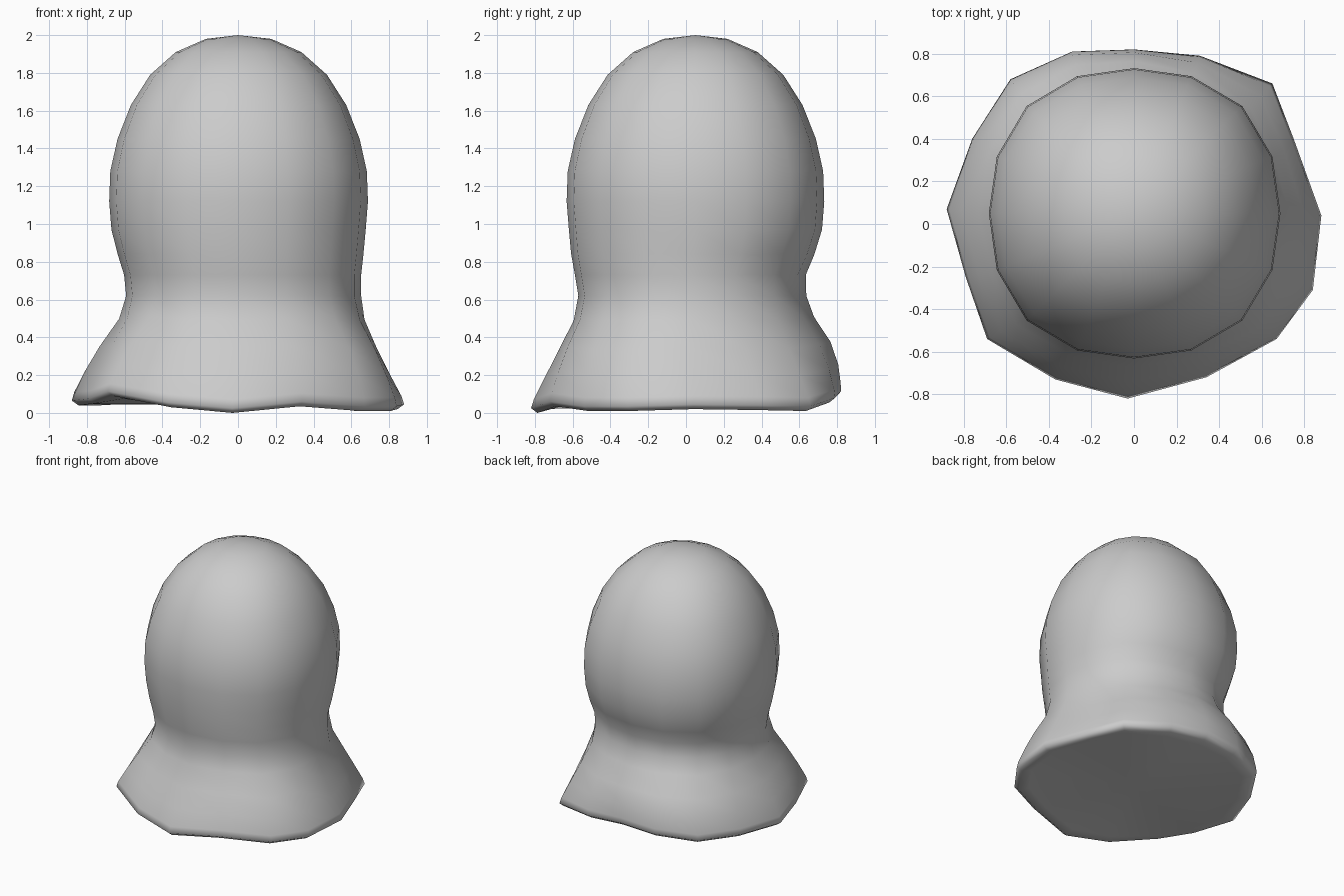
import bpy, bmesh, math

if "Cube" in bpy.data.objects:
    bpy.data.objects.remove(bpy.data.objects["Cube"])

N = 16

# Dome profile: (z, radius) on a circle centred at y = 0.05
dome = [(1.98, .17), (1.91, .33), (1.79, .465), (1.63, .567), (1.45, .638),
        (1.28, .676), (1.12, .682), (.97, .67)]

# Neck extents per level: (z, left, right, front, back)
neck = [(.84, .637, .664, .608, .68), (.73, .603, .652, .588, .634),
        (.62, .592, .652, .57, .637)]

# Uneven cloth hem, one point per column: x, y, z
hem = [(.88, .04, .045), (.75, .40, .04), (.65, .66, .035), (.31, .79, .08),
       (0, .82, .115), (-.29, .81, .10), (-.58, .68, .075), (-.76, .40, .065),
       (-.88, .07, .065), (-.79, -.25, .075), (-.69, -.54, .115), (-.37, -.73, .055),
       (-.03, -.82, .025), (.34, -.72, .06), (.67, -.54, .035), (.84, -.31, .035)]

# Extra fullness of the cloth per column (negative is hollow)
full = [-.4, -.35, -.2, .5, .95, .95, .8, .5, .1, 0, 0, -.1, -.2, .1, .5, .1]

# Flare of the skirt: (fraction down, fraction outward)
flare = [(.22, .12), (.48, .46), (.72, .74), (.92, .95), (1, 1)]


def oval(z, left, right, front, back):
    """Slightly squared ring, fuller on the diagonals."""
    pts = []
    square = .045 * min(1, max(0, (left - .15) / .4))
    for i in range(N):
        a = 2 * math.pi * i / N
        k = 1 + square * math.sin(2 * a) ** 2
        c, s = math.cos(a), math.sin(a)
        if z < .9 and i in (1, 2, 3):  # neck pinches at the back right
            k -= .025 * (.9 - z) / .28
        x = k * c * (right if c > 0 else left)
        mid, half = (back - front) / 2, (back + front) / 2
        pts.append((x, mid + k * s * half, z))
    return pts


rings = [oval(z, r, r + .006, r - .05, r + .05) for z, r in dome]
rings += [oval(*n) for n in neck]
waist = rings[-1]
for down, out in flare:
    ring = []
    for p, h, b in zip(waist, hem, full):
        o = out + b * out * (1 - out)
        ring.append((p[0] + (h[0] - p[0]) * o, p[1] + (h[1] - p[1]) * o,
                     p[2] + (h[2] - p[2]) * down))
    rings.append(ring)
# rolled-under hem edge and flat underside
rings.append([(x * .96, y * .96, max(0, z - .025)) for x, y, z in hem])
rings.append([(x * .88, y * .88, .6 * max(0, z - .02) + .018) for x, y, z in hem])

bm = bmesh.new()
loops = [[bm.verts.new(p) for p in r] for r in rings]
top = bm.verts.new((0, .05, 2))
bottom = bm.verts.new((0, 0, .045))
for i in range(N):
    j = (i + 1) % N
    bm.faces.new((top, loops[0][i], loops[0][j]))
    bm.faces.new((bottom, loops[-1][j], loops[-1][i]))
    for a, b in zip(loops, loops[1:]):
        bm.faces.new((a[i], b[i], b[j], a[j]))
bmesh.ops.recalc_face_normals(bm, faces=bm.faces)
for f in bm.faces:
    f.smooth = True

mesh = bpy.data.meshes.new("draped_dome")
bm.to_mesh(mesh)
bm.free()
obj = bpy.data.objects.new("draped_dome", mesh)
bpy.context.collection.objects.link(obj)
